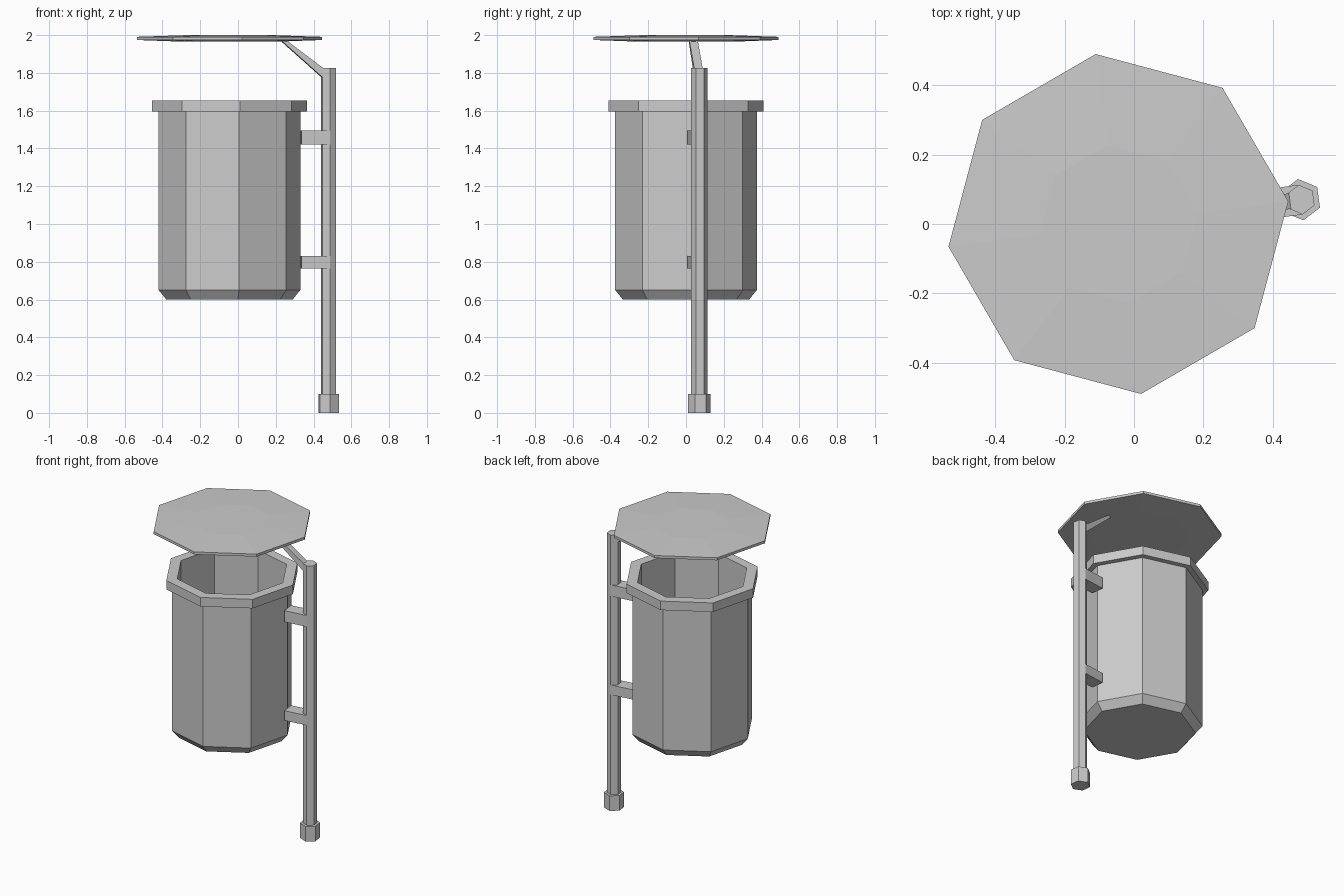
import bpy, bmesh
from math import cos, sin, radians
from mathutils import Matrix, Vector

default = bpy.data.objects.get("Cube")
if default:
    bpy.data.objects.remove(default, do_unlink=True)

# One plain grey for everything
grey = bpy.data.materials.new("grey metal")
grey.use_nodes = True
COLOUR = (0.6, 0.6, 0.6, 1)
grey.diffuse_color = COLOUR
grey.node_tree.nodes["Principled BSDF"].inputs["Base Color"].default_value = COLOUR

TURN = radians(7.6)           # the whole bin is turned slightly
AXIS = Vector((-0.045, 0.0, 0.0))
POST = 0.53                   # distance from bin axis to post


def finish(name, bm):
    """Turn the part about the bin axis and add it to the scene."""
    bmesh.ops.transform(bm, matrix=Matrix.Translation(AXIS) @ Matrix.Rotation(TURN, 4, 'Z'),
                        verts=bm.verts)
    bmesh.ops.recalc_face_normals(bm, faces=bm.faces)
    mesh = bpy.data.meshes.new(name)
    bm.to_mesh(mesh)
    bm.free()
    mesh.materials.append(grey)
    obj = bpy.data.objects.new(name, mesh)
    bpy.context.collection.objects.link(obj)


def lathe(name, profile, sides, x=0.0, start=0.0, closed=False):
    """Spin a (radius, height) profile; open profiles get end caps."""
    bm = bmesh.new()
    rings = []
    for r, z in profile:
        angles = [start + radians(360 * i / sides) for i in range(sides)]
        rings.append([bm.verts.new((x + r * cos(a), r * sin(a), z)) for a in angles])
    pairs = list(zip(rings, rings[1:]))
    if closed:
        pairs.append((rings[-1], rings[0]))
    else:
        bm.faces.new(rings[0])
        bm.faces.new(rings[-1])
    for low, high in pairs:
        for i in range(sides):
            j = (i + 1) % sides
            bm.faces.new((low[i], low[j], high[j], high[i]))
    finish(name, bm)


def bar(name, outline, width):
    """Extrude a side outline (distance from axis, height) across its width."""
    bm = bmesh.new()
    face = bm.faces.new([bm.verts.new((r, -width / 2, z)) for r, z in outline])
    new = bmesh.ops.extrude_face_region(bm, geom=[face])["geom"]
    bmesh.ops.translate(bm, vec=(0, width, 0),
                        verts=[v for v in new if isinstance(v, bmesh.types.BMVert)])
    finish(name, bm)


# Hollow container and its rim
lathe("bin_body", [(0.337, 0.6), (0.378, 0.65), (0.378, 1.6),
                   (0.345, 1.6), (0.345, 0.65)], 8)
lathe("bin_rim", [(0.378, 1.595), (0.414, 1.595), (0.414, 1.655),
                  (0.345, 1.655), (0.345, 1.595)], 8, closed=True)

# Shallow domed lid
lathe("lid", [(0.3, 1.967), (0.494, 1.974), (0.494, 1.991), (0.23, 2.0)], 8)

# Post and foot
lathe("post", [(0.043, 0.05), (0.043, 1.825)], 6, POST, radians(30))
lathe("post_foot", [(0.06, 0.0), (0.06, 0.1)], 6, POST, radians(30))

# Brackets between container and post
for name, low, high in (("lower_bracket", 0.765, 0.83), ("upper_bracket", 1.42, 1.495)):
    bar(name, [(0.379, low), (POST, low), (POST, high), (0.379, high)], 0.086)

# Slanted arm carrying the lid
bar("lid_arm", [(0.275, 1.97), (0.305, 1.97), (0.5, 1.824),
                (0.52, 1.81), (0.52, 1.765), (0.49, 1.78)], 0.045)
